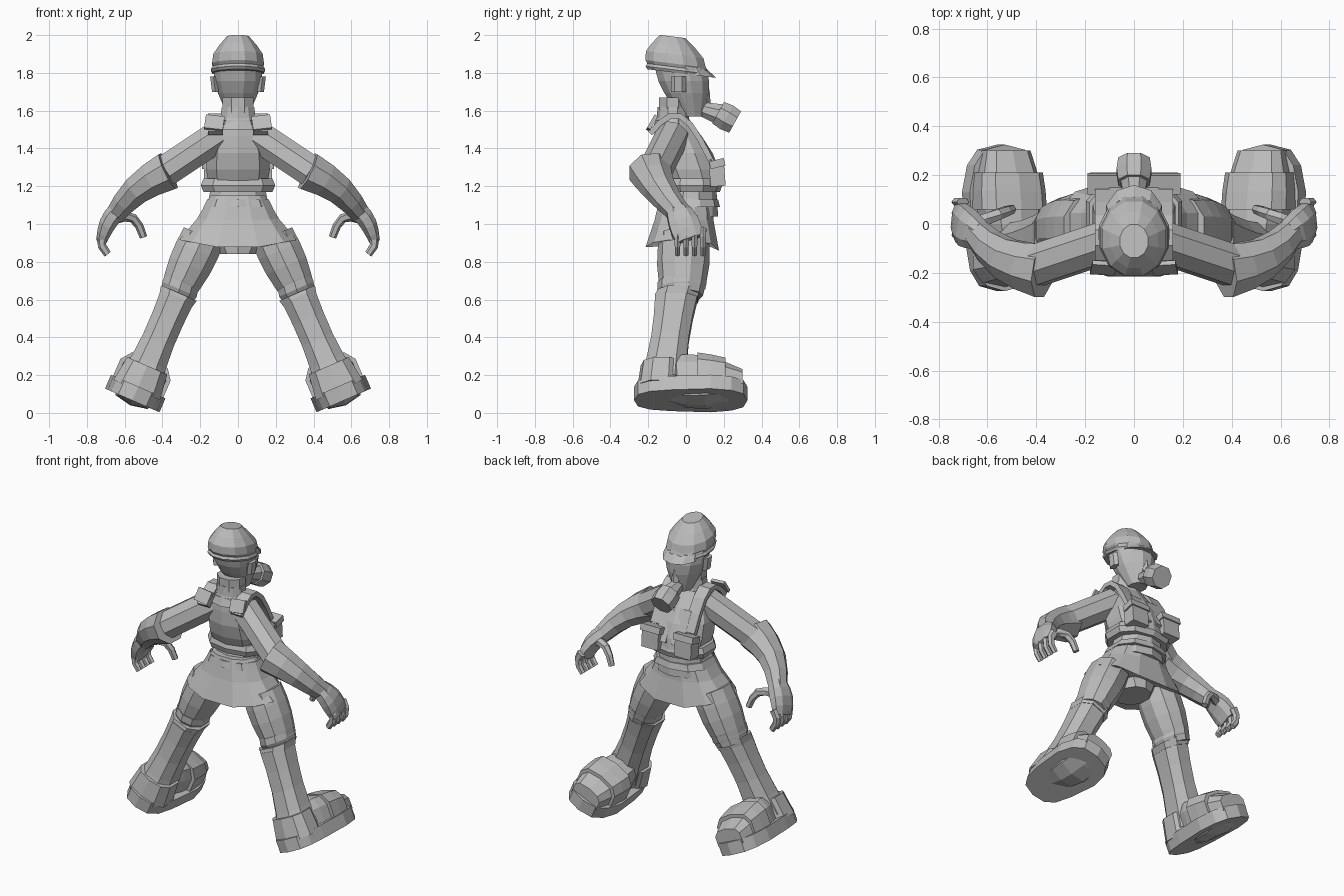
import bpy, bmesh, math
from mathutils import Vector, Matrix

if "Cube" in bpy.data.objects:
    bpy.data.objects.remove(bpy.data.objects["Cube"])

SHADE = (0.5, 0.5, 0.5, 1)
grey = bpy.data.materials.new("plain grey")
grey.use_nodes = True
grey.diffuse_color = SHADE
grey.node_tree.nodes["Principled BSDF"].inputs["Base Color"].default_value = SHADE

ACROSS, FORWARD, UP = Vector((1, 0, 0)), Vector((0, 1, 0)), Vector((0, 0, 1))
LEAN = Matrix.Translation((.56, 0, .066)) @ Matrix.Rotation(math.radians(-23.5), 4, "Y")


def signed_power(value, power):
    return math.copysign(abs(value) ** power, value)


def limb(name, start, end, size, end_size=None, bulge=0, bow=(0, 0, 0), steps=4, sides=8,
         axis=None, side=ACROSS, power=1, warp=None, leaning=False):
    """Tapered, bulging, bowed tube from start to end; side parts are mirrored.

    size is the radius along side and the radius across it; a power below one squares it off."""
    start, end, bow = Vector(start), Vector(end), Vector(bow)
    size = Vector(size)
    end_size = Vector(end_size) if end_size else size
    bm = bmesh.new()
    loops = []
    for step in range(steps + 1):
        t = step / steps
        swell = math.sin(math.pi * t)
        centre = start.lerp(end, t) + bow * swell
        radius = size.lerp(end_size, t) * (1 + bulge * swell)
        along = axis or (end - start + bow * math.pi * math.cos(math.pi * t)).normalized()
        u = (side - along * side.dot(along)).normalized()
        w = along.cross(u)
        loop = []
        for k in range(sides):
            angle = 2 * math.pi * (k + .5) / sides
            point = centre + u * signed_power(math.cos(angle), power) * radius.x
            point += w * signed_power(math.sin(angle), power) * radius.y
            loop.append(bm.verts.new(warp(point) if warp else point))
        loops.append(loop)
    for low, high in zip(loops, loops[1:]):
        for k in range(sides):
            after = (k + 1) % sides
            bm.faces.new((low[k], low[after], high[after], high[k]))
    bm.faces.new(loops[0])
    bm.faces.new(loops[-1])
    if leaning:
        bm.transform(LEAN)
    bmesh.ops.recalc_face_normals(bm, faces=bm.faces)
    mesh = bpy.data.meshes.new(name)
    bm.to_mesh(mesh)
    bm.free()
    mesh.materials.append(grey)
    obj = bpy.data.objects.new(name, mesh)
    bpy.context.collection.objects.link(obj)
    if leaning or start.x > 0:
        obj.modifiers.new("Mirror", "MIRROR").use_mirror_merge = False


def slab(name, start, end, size, **options):
    """Rectangular bar or plate from start to end."""
    limb(name, start, end, size, sides=4, power=0, **options)


def upright(name, start, end, size, end_size=None, sides=10, **options):
    """Stack of level rings."""
    limb(name, start, end, size, end_size, sides=sides, axis=UP, **options)


# Head, nose, ears and neck
upright("head", (0, .03, 1.57), (0, -.04, 1.88), (.055, .065), (.125, .13), bulge=.35, sides=12, steps=5)
upright("nose", (0, .1, 1.64), (0, .09, 1.77), (.03, .03), (.01, .02), bulge=.2, sides=6, steps=2)
upright("ear", (.12, -.04, 1.7), (.13, -.04, 1.78), (.02, .04), sides=6, steps=1)
upright("neck", (0, -.07, 1.45), (0, -.07, 1.67), (.09, .08), sides=8, steps=2)
upright("collar", (0, -.07, 1.5), (0, -.07, 1.62), (.13, .11), (.09, .08), bulge=-.1, steps=2)


# Cap with band and visor, tipped forward
def tip(point):
    point.z -= (point.y + .05) / 8
    return point


upright("cap", (0, -.05, 1.8), (0, -.07, 1.99), (.12, .14), (.06, .07), bulge=.5, sides=12, warp=tip)
upright("cap_band", (0, -.05, 1.8), (0, -.05, 1.83), (.14, .16), bulge=.06, sides=12, steps=2, warp=tip)
upright("cap_visor", (0, .04, 1.8), (0, .03, 1.84), (.12, .12), (.11, .08), steps=2, warp=tip)

# Breathing mask
limb("mask_mouthpiece", (0, .08, 1.61), (0, .18, 1.58), (.04, .04), (.06, .06), steps=2)
limb("mask_canister", (0, .17, 1.59), (0, .26, 1.54), (.07, .07), bulge=.1, steps=2)

# Jacket, waist and belt
upright("jacket", (0, .04, 1.2), (0, -.07, 1.55), (.16, .15), (.1, .09), bulge=.3, power=.8)
upright("jacket_hem", (0, .03, 1.17), (0, .03, 1.24), (.19, .15), bulge=.08, steps=2, power=.8)
upright("waist", (0, .02, 1.04), (0, .03, 1.2), (.18, .15), (.15, .13), steps=2)
upright("belt", (0, .01, 1.09), (0, .01, 1.13), (.19, .17), (.17, .16), steps=1, power=.8)


# Flared skirt whose hem dips at the middle
def dip(point):
    drop = max(0, 1.1 - point.z) / 2
    point.z -= drop * max(0, 1 - abs(point.x) * 3) * (1 if point.y > 0 else .7)
    return point


upright("skirt", (0, -.02, .92), (0, 0, 1.15), (.32, .2), (.15, .14), bulge=-.05, sides=12,
        steps=2, power=.8, warp=dip)
upright("hips", (0, -.01, .84), (0, -.01, 1), (.1, .12), (.2, .13), steps=2)

# Vest panels, pouches and shoulder straps
slab("vest_panel", (.06, .17, 1.25), (.06, .07, 1.45), (.04, .02))
slab("pouch", (.12, .17, 1.2), (.12, .16, 1.33), (.06, .04), steps=1)
slab("pouch_flap", (.12, .17, 1.3), (.12, .16, 1.34), (.07, .04), steps=1)
slab("shoulder_strap", (.12, -.19, 1.48), (.12, .13, 1.34), (.04, .015), bow=(0, 0, .16), steps=6)
slab("strap_end", (.13, -.2, 1.5), (.12, -.16, 1.57), (.05, .01), steps=1)

# Sleeve, flared cuff and hand
limb("upper_sleeve", (.1, -.07, 1.47), (.4, -.17, 1.27), (.09, .09), side=FORWARD)
limb("forearm_cuff", (.37, -.19, 1.28), (.65, -.03, 1.05), (.12, .11), (.06, .055),
     bow=(.02, -.03, .02), side=FORWARD)
limb("palm", (.63, -.05, 1.08), (.72, .02, .92), (.06, .05), (.08, .03), bulge=.2, bow=(.01, 0, .01),
     side=FORWARD, power=.8)
for i, finger in enumerate(("little", "ring", "middle", "index")):
    y = (i - 1) * .045
    limb(finger + "_finger", (.7, y, .97), (.69, y, .84), (.02, .03), (.015, .02),
         bow=(.03, 0, 0), sides=6, steps=3, side=FORWARD)
limb("thumb", (.65, 0, 1.03), (.5, .06, .93), (.03, .03), (.02, .02), bow=(-.02, .01, .05),
     sides=6, side=FORWARD)

# Legs, built upright from the sole and leaned outward
upright("trouser_leg", (.01, -.02, .6), (0, -.01, .95), (.09, .11), (.12, .13), bulge=.15, leaning=True)
upright("knee_cuff", (0, -.03, .6), (.01, -.02, .68), (.09, .1), (.1, .13), bulge=.1, steps=2, leaning=True)
upright("boot_shaft", (0, -.12, .1), (0, -.05, .6), (.12, .13), (.1, .12), bulge=-.15, sides=8,
        power=.8, leaning=True)
upright("boot_top", (0, -.05, .58), (0, -.04, .62), (.1, .12), (.11, .12), sides=8, steps=1,
        power=.8, leaning=True)
limb("boot_foot", (0, -.1, .12), (0, .3, .09), (.09, .12), (.1, .07), bulge=.4, sides=10,
     axis=FORWARD, power=.7, leaning=True)
limb("toe_cap", (0, .06, .12), (0, .21, .11), (.15, .13), (.14, .11), bulge=.02, steps=2, sides=10,
     axis=FORWARD, power=.7, leaning=True)
upright("heel_guard", (0, -.14, .06), (0, -.13, .2), (.14, .12), (.12, .11), steps=2, power=.8, leaning=True)


# Thick sole, narrower at the heel
def narrow_heel(point):
    point.x *= 1 if point.y > -.05 else .9
    return point


upright("sole", (0, .025, 0), (0, .025, .08), (.16, .3), sides=14, steps=1, power=.7,
        warp=narrow_heel, leaning=True)
